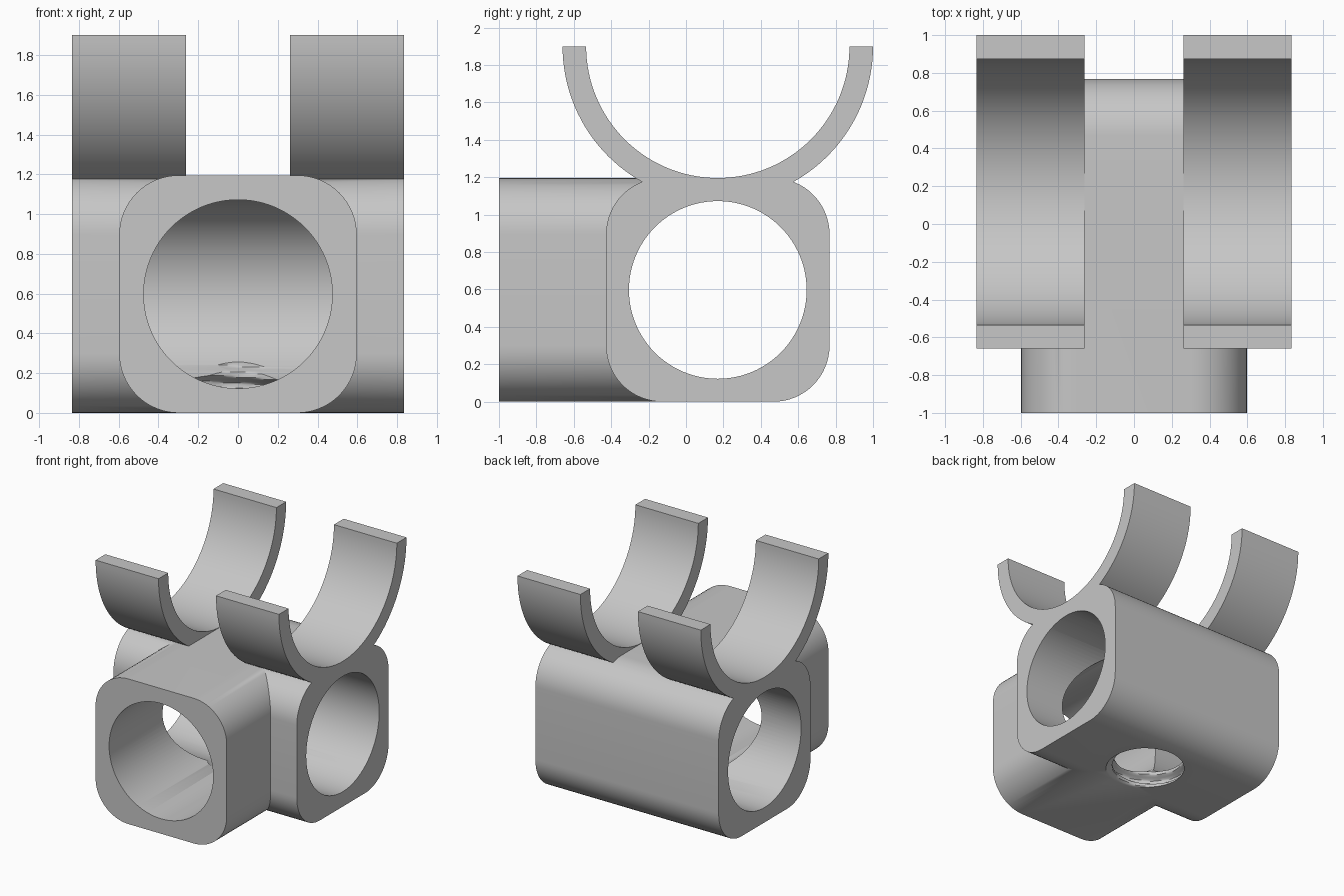
import bpy, bmesh, math
from mathutils import Matrix, Vector

if "Cube" in bpy.data.objects:
    bpy.data.objects.remove(bpy.data.objects["Cube"])

CY = 0.17          # axis of the cross tube in y
HALF = 0.5975      # half width of the square tubes
BORE = 0.475       # bore radius
CLIP_Z = 1.9       # centre height of the clips
END = 0.835        # half length of the cross tube

grey = bpy.data.materials.new("light_grey")
grey.use_nodes = True
grey.diffuse_color = (0.57, 0.57, 0.57, 1)
grey.node_tree.nodes["Principled BSDF"].inputs["Base Color"].default_value = (0.57, 0.57, 0.57, 1)


def finish(name, bm):
    bmesh.ops.recalc_face_normals(bm, faces=bm.faces)
    mesh = bpy.data.meshes.new(name)
    bm.to_mesh(mesh)
    bm.free()
    mesh.materials.append(grey)
    obj = bpy.data.objects.new(name, mesh)
    bpy.context.collection.objects.link(obj)
    return obj


def extrude(name, outline, start, end, axis):
    """Prism from a 2D outline (horizontal, z) swept along the x or y axis."""
    bm = bmesh.new()
    if axis == "x":
        verts = [bm.verts.new((start, u, z)) for u, z in outline]
        move = Vector((end - start, 0, 0))
    else:
        verts = [bm.verts.new((u, start, z)) for u, z in outline]
        move = Vector((0, end - start, 0))
    face = bm.faces.new(verts)
    swept = bmesh.ops.extrude_face_region(bm, geom=[face], use_keep_orig=True)
    new = [g for g in swept["geom"] if isinstance(g, bmesh.types.BMVert)]
    bmesh.ops.translate(bm, verts=new, vec=move)
    return finish(name, bm)


def arc(cu, cz, r, a0, a1, n):
    angles = [math.radians(a0 + (a1 - a0) * i / n) for i in range(n + 1)]
    return [(cu + r * math.cos(a), cz + r * math.sin(a)) for a in angles]


def rounded_square(cu, r=0.3, n=16):
    d = HALF - r
    points = []
    for k, (su, sz) in enumerate([(1, 1), (-1, 1), (-1, -1), (1, -1)]):
        points += arc(cu + su * d, HALF + sz * d, r, 90 * k, 90 * k + 90, n)
    return points


def circle(cu, r, n=96):
    return arc(cu, HALF, r, 0, 360, n)[:-1]


def combine(target, other, operation):
    mod = target.modifiers.new(operation.lower(), "BOOLEAN")
    mod.operation = operation
    mod.solver = "EXACT"
    mod.object = other
    bpy.context.view_layer.objects.active = target
    bpy.ops.object.modifier_apply(modifier=mod.name)
    bpy.data.objects.remove(other)


def thread_cutter(r_in=0.28, r_out=0.33, pitch=0.11, bottom=-0.02, top=0.34, rows=40, n=64):
    """Screw-shaped plug whose radius follows a helical ridge."""
    bm = bmesh.new()
    rings = []
    for j in range(rows + 1):
        z = bottom + (top - bottom) * j / rows
        ring = []
        for i in range(n):
            phase = (z / pitch - i / n) % 1
            ridge = min(1, max(0, 1.5 - 4 * abs(phase - 0.5)))
            r = r_out - (r_out - r_in) * ridge
            a = math.tau * i / n
            ring.append(bm.verts.new((r * math.cos(a), CY + r * math.sin(a), z)))
        rings.append(ring)
    for low, high in zip(rings, rings[1:]):
        for i in range(n):
            k = (i + 1) % n
            bm.faces.new((low[i], low[k], high[k], high[i]))
    bm.faces.new(rings[0][::-1])
    bm.faces.new(rings[-1])
    bmesh.ops.triangulate(bm, faces=bm.faces)
    return finish("thread_cutter", bm)


# Cross tube and front tube
body = extrude("pipe_connector", rounded_square(CY), -END, END, "x")
combine(body, extrude("front_tube", rounded_square(0), -1, CY, "y"), "UNION")

# Half-round clips on top
clip = arc(CY, CLIP_Z, 0.83, 180, 360, 64) + arc(CY, CLIP_Z, 0.704, 360, 180, 64)
for side in (-1, 1):
    combine(body, extrude("clip", clip, side * 0.262, side * END, "x"), "UNION")

# Bores and threaded screw hole
combine(body, extrude("cross_bore", circle(CY, BORE), -1, 1, "x"), "DIFFERENCE")
combine(body, extrude("front_bore", circle(0, BORE - 0.0006), -1.1, CY, "y"), "DIFFERENCE")
combine(body, thread_cutter(), "DIFFERENCE")

# Smooth shading with sharp edges
bpy.ops.object.select_all(action="DESELECT")
body.select_set(True)
bpy.context.view_layer.objects.active = body
bpy.ops.object.shade_smooth_by_angle(angle=math.radians(30))
